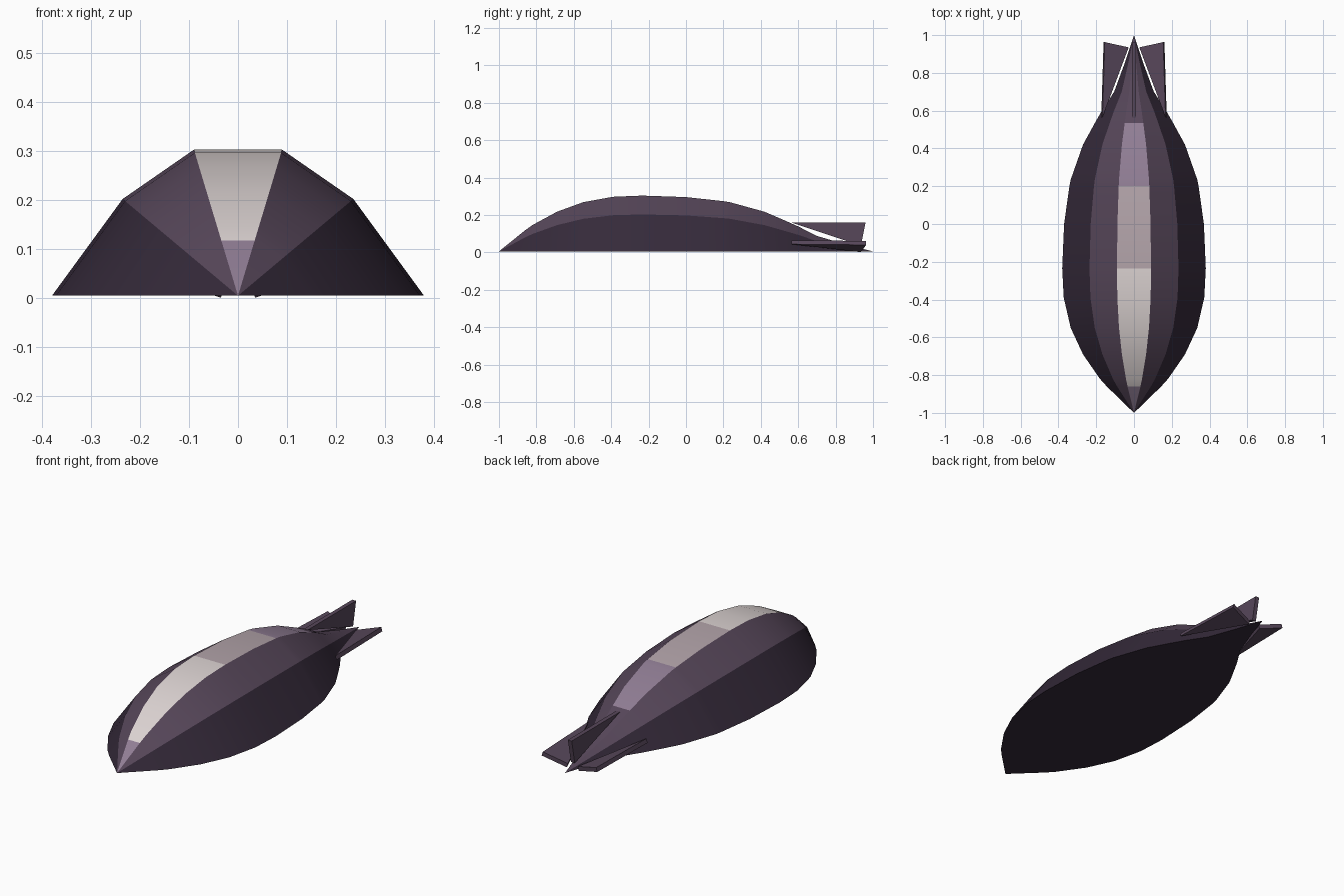
import bpy, bmesh, math
from mathutils import Vector

cube = bpy.data.objects.get("Cube")
if cube:
    bpy.data.objects.remove(cube)


def material(name, hex_code):
    rgb = [int(hex_code[i:i + 2], 16) / 255 for i in (0, 2, 4)]
    color = [((c + 0.055) / 1.055) ** 2.4 for c in rgb] + [1]
    m = bpy.data.materials.new(name)
    m.use_nodes = True
    m.diffuse_color = color
    m.node_tree.nodes["Principled BSDF"].inputs["Base Color"].default_value = color
    return m


dark = material("dark plum", "352a3a")
plum = material("plum", "57475a")
mauve = material("mauve", "917e95")
rose = material("rose grey", "b3a4aa")
pale = material("pale grey", "dcd3d2")


def finish(name, bm, mats):
    bmesh.ops.recalc_face_normals(bm, faces=bm.faces)
    mesh = bpy.data.meshes.new(name)
    bm.to_mesh(mesh)
    bm.free()
    for m in mats:
        mesh.materials.append(m)
    obj = bpy.data.objects.new(name, mesh)
    bpy.context.collection.objects.link(obj)
    return obj


# Hull: one faceted half section scaled along the length
BASE = 0.005
section = [(-1, 0), (-0.62, 0.52), (-0.237, 0.785), (0.237, 0.785), (0.62, 0.52), (1, 0)]
stations = [(-1, 0), (-0.86, 0.144), (-0.82, 0.18), (-0.69, 0.27), (-0.55, 0.335),
            (-0.39, 0.372), (-0.235, 0.38), (0, 0.37), (0.2, 0.342), (0.235, 0.335),
            (0.42, 0.27), (0.535, 0.207), (0.6, 0.17), (0.7, 0.105), (0.86, 0.046), (1, 0)]


def stripe_color(y):
    for limit, index in ((-0.86, 2), (-0.235, 4), (0.2, 3), (0.535, 2)):
        if y < limit:
            return index
    return 1


bm = bmesh.new()
rings = [[bm.verts.new((x * w, y, BASE + z * w)) for x, z in section] for y, w in stations]
for a, b in zip(rings, rings[1:]):
    middle = (a[0].co.y + b[0].co.y) / 2
    for i in range(6):
        j = (i + 1) % 6
        face = bm.faces.new((a[i], a[j], b[j], b[i]))
        face.smooth = True
        face.material_index = stripe_color(middle) if i == 2 else 1 if i in (1, 3) else 0
# lengthwise creases stay sharp, cross rings stay smooth
for e in bm.edges:
    e.smooth = abs(e.verts[0].co.y - e.verts[1].co.y) < 0.001
bmesh.ops.remove_doubles(bm, verts=bm.verts, dist=0.0005)
finish("hull", bm, [dark, plum, mauve, rose, pale])


# Tail fins: flat plates radiating from the tail axis
def fin(name, outline, angle, axis_z):
    out = Vector((math.cos(angle), 0, math.sin(angle)))
    side = Vector((-math.sin(angle), 0, math.cos(angle))) * 0.011
    bm = bmesh.new()
    layers = [[bm.verts.new(out * r + Vector((0, y, axis_z)) + side * s) for y, r in outline]
              for s in (-1, 1)]
    for layer in layers:
        bm.faces.new(layer)
    n = len(outline)
    for i in range(n):
        j = (i + 1) % n
        bm.faces.new((layers[0][i], layers[0][j], layers[1][j], layers[1][i]))
    finish(name, bm, [plum])


fin("top_fin", [(0.56, 0.16), (0.96, 0.16), (0.935, 0.035)], math.pi / 2, 0)
side_outline = [(0.565, 0.178), (0.963, 0.165), (0.935, 0.033)]
tilt = math.radians(17)
fin("left_fin", side_outline, tilt, 0.002)
fin("right_fin", side_outline, math.pi - tilt, 0.002)
